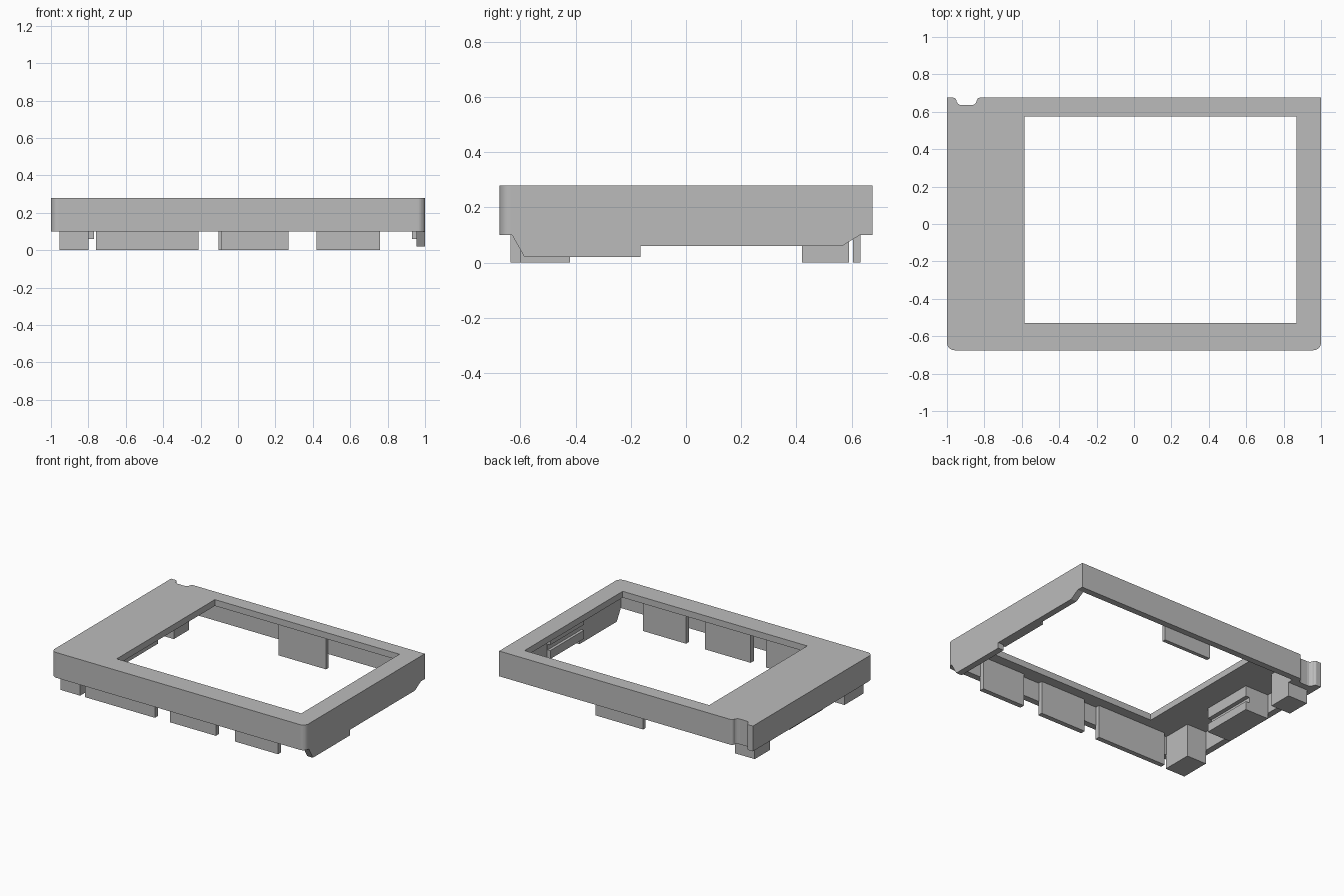
import bpy
import math
from mathutils import Matrix, Vector

cube = bpy.data.objects.get("Cube")
if cube:
    bpy.data.objects.remove(cube, do_unlink=True)

grey = bpy.data.materials.new("matte_grey")
grey.use_nodes = True
GREY = (0.5, 0.5, 0.5, 1)
grey.diffuse_color = GREY
grey.node_tree.nodes["Principled BSDF"].inputs["Base Color"].default_value = GREY

# Extrusion directions: along z, along x (profile in y-z), along y (profile in x-z)
ALONG_Z = Matrix.Identity(4)
ALONG_X = Matrix(((0, 0, 1, 0), (1, 0, 0, 0), (0, 1, 0, 0), (0, 0, 0, 1)))
ALONG_Y = Matrix.Rotation(math.pi / 2, 4, 'X')


def prism(name, loops, start, end, frame=ALONG_Z):
    """Extrude a filled outline; any further loops become holes."""
    curve = bpy.data.curves.new(name, 'CURVE')
    curve.dimensions = '2D'
    curve.fill_mode = 'BOTH'
    curve.extrude = (end - start) / 2
    for loop in loops:
        spline = curve.splines.new('POLY')
        spline.points.add(len(loop) - 1)
        for point, (u, v) in zip(spline.points, loop):
            point.co = (u, v, 0, 1)
        spline.use_cyclic_u = True
    temp = bpy.data.objects.new(name + "_outline", curve)
    bpy.context.collection.objects.link(temp)
    graph = bpy.context.evaluated_depsgraph_get()
    mesh = bpy.data.meshes.new_from_object(temp.evaluated_get(graph))
    bpy.data.objects.remove(temp, do_unlink=True)
    mesh.transform(frame @ Matrix.Translation(Vector((0, 0, (start + end) / 2))))
    mesh.materials.clear()
    mesh.materials.append(grey)
    mesh.shade_flat()
    obj = bpy.data.objects.new(name, mesh)
    bpy.context.collection.objects.link(obj)
    return obj


def rect(x0, x1, y0, y1):
    return [(x0, y0), (x1, y0), (x1, y1), (x0, y1)]


def arc(cx, cy, r, a0, a1, steps=8):
    angles = [math.radians(a0 + (a1 - a0) * i / steps) for i in range(steps + 1)]
    return [(cx + r * math.cos(a), cy + r * math.sin(a)) for a in angles]


X, Y, TOP, RIM = 1.0, 0.675, 0.28, 0.10
IN_X, IN_Y, PLATE = 0.955, 0.63, 0.235
R = 0.04

# Outer outline: rounded front corners and a soft notch in the back edge
outline = (arc(-X + R, -Y + R, R, 180, 270) + arc(X - R, -Y + R, R, 270, 360)
           + [(X, Y)]
           + arc(-0.825, Y - 0.015, 0.015, 90, 180, 4)
           + arc(-0.87, 0.665, 0.03, 0, -90, 4)
           + arc(-0.92, 0.665, 0.03, 270, 180, 4)
           + arc(-0.965, Y - 0.015, 0.015, 0, 90, 4)
           + [(-X, Y)])

# Cavity outline steps in behind the notch
cavity = [(-IN_X, -IN_Y), (IN_X, -IN_Y), (IN_X, IN_Y),
          (-0.80, IN_Y), (-0.80, 0.59), (-IN_X, 0.59)]

prism("top_plate", [outline, rect(-0.585, 0.87, -0.53, 0.575)], PLATE, TOP)
prism("side_walls", [outline, cavity], RIM, PLATE)

# Deep skirt under the left wall
skirt = [(-0.63, RIM), (-0.585, 0.02), (-0.165, 0.02), (-0.165, 0.06),
         (0.565, 0.06), (0.63, RIM)]
prism("left_skirt", [skirt], IN_X, X, ALONG_X)

# Locating tabs along the front and back walls
for i, (x0, x1) in enumerate([(-0.76, -0.21), (-0.09, 0.27), (0.42, 0.76)]):
    prism(f"front_tab_{i + 1}", [rect(x0, x1, -0.635, -0.6)], 0, PLATE)
prism("back_tab", [rect(-0.105, 0.27, 0.605, 0.632)], 0, PLATE)

# Corner posts
prism("front_post", [rect(-IN_X, -0.80, -0.635, -0.42)], 0, PLATE)
prism("back_post", [rect(-IN_X, -0.80, 0.42, 0.59)], 0, PLATE)


# Grooved clips that grip from both sides
def clip(name, wall, groove, lip):
    profile = [(wall, 0.06), (lip, 0.06), (lip, 0.12), (groove, 0.12),
               (groove, 0.16), (lip, 0.16), (lip, PLATE), (wall, PLATE)]
    prism(name, [profile], -0.2, 0.18, ALONG_Y)


clip("right_clip", -IN_X, -0.80, -0.77)
clip("left_clip", IN_X, 0.95, 0.93)
